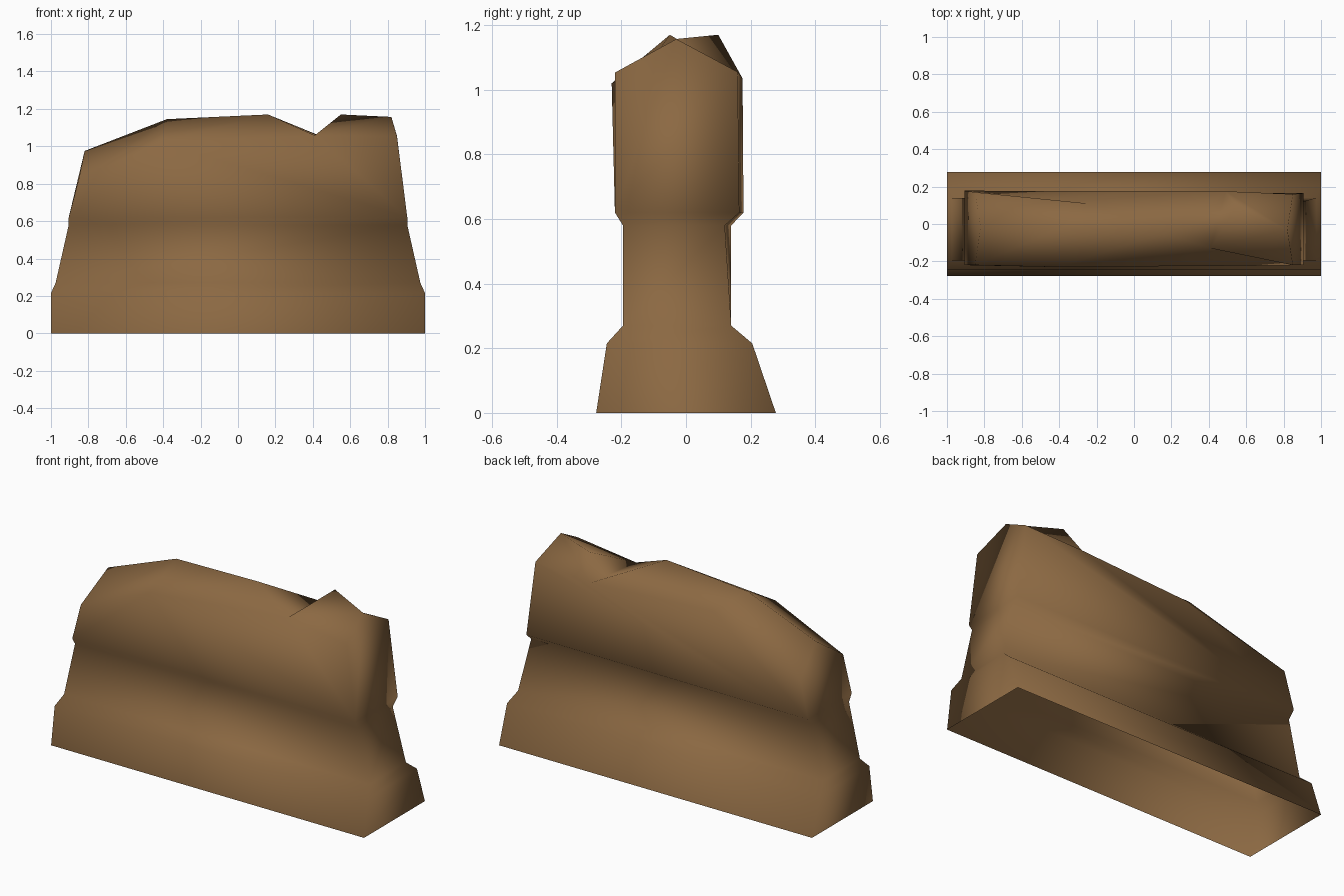
import bpy, bmesh

if "Cube" in bpy.data.objects:
    bpy.data.objects.remove(bpy.data.objects["Cube"])

mat = bpy.data.materials.new("earth_brown")
mat.diffuse_color = (0.26, 0.14, 0.055, 1)
mat.use_nodes = True
mat.node_tree.nodes["Principled BSDF"].inputs["Base Color"].default_value = mat.diffuse_color

bm = bmesh.new()

# stepped body, open underneath: half width, front y, back y at right end, back y at left end, height
levels = [
    (1.0, -0.278, 0.278, 0.278, 0.0),
    (1.0, -0.245, 0.205, 0.205, 0.215),
    (0.975, -0.195, 0.14, 0.14, 0.27),
    (0.905, -0.195, 0.12, 0.14, 0.58),
    (0.905, -0.22, 0.165, 0.178, 0.62),
]
rings = []
for w, yf, ybr, ybl, z in levels:
    rings.append([bm.verts.new(p) for p in
                  ((-w, yf, z), (w, yf, z), (w, ybr, z), (-w, ybl, z))])
for lo, hi in zip(rings, rings[1:]):
    for i in range(4):
        j = (i + 1) % 4
        bm.faces.new((lo[i], lo[j], hi[j], hi[i]))

# chipped, irregular crown with a notch towards the right
v = dict(zip(("L0", "R0", "R1", "L1"), rings[-1]))
crown = {
    "a": (-0.85, -0.22, 0.83), "b": (-0.41, -0.23, 1.02),
    "d": (-0.85, 0.17, 0.83), "e": (-0.82, -0.015, 0.975),
    "f": (-0.38, -0.02, 1.145), "g": (0.16, -0.05, 1.17),
    "C": (-0.25, 0.11, 1.045), "N": (0.41, -0.13, 1.058),
    "B": (0.49, 0.175, 1.035), "F": (0.85, -0.22, 1.053),
    "P1": (0.55, 0.1, 1.17), "P2": (0.82, -0.03, 1.157),
    "P3": (0.85, 0.16, 1.055),
}
for k, p in crown.items():
    v[k] = bm.verts.new(p)
facets = """L0 R0 b|L0 b a|R0 F N|R0 N b|N F P2|N P2 P1|N P1 B|P1 P2 B|P2 P3 B
R0 R1 P3|R0 P3 P2|R0 P2 F|b N g|b g f|a b f|a f e|N B g|g B C|g C f|f C d|f d e
L1 L0 a|L1 a e|L1 e d|R1 L1 P3|P3 L1 B|B L1 C|C L1 d"""
for f in facets.replace("\n", "|").split("|"):
    bm.faces.new([v[k] for k in f.split()])

for f in bm.faces:
    f.smooth = True
me = bpy.data.meshes.new("broken_wall")
bm.to_mesh(me)
bm.free()
me.materials.append(mat)
ob = bpy.data.objects.new("broken_wall", me)
bpy.context.collection.objects.link(ob)
